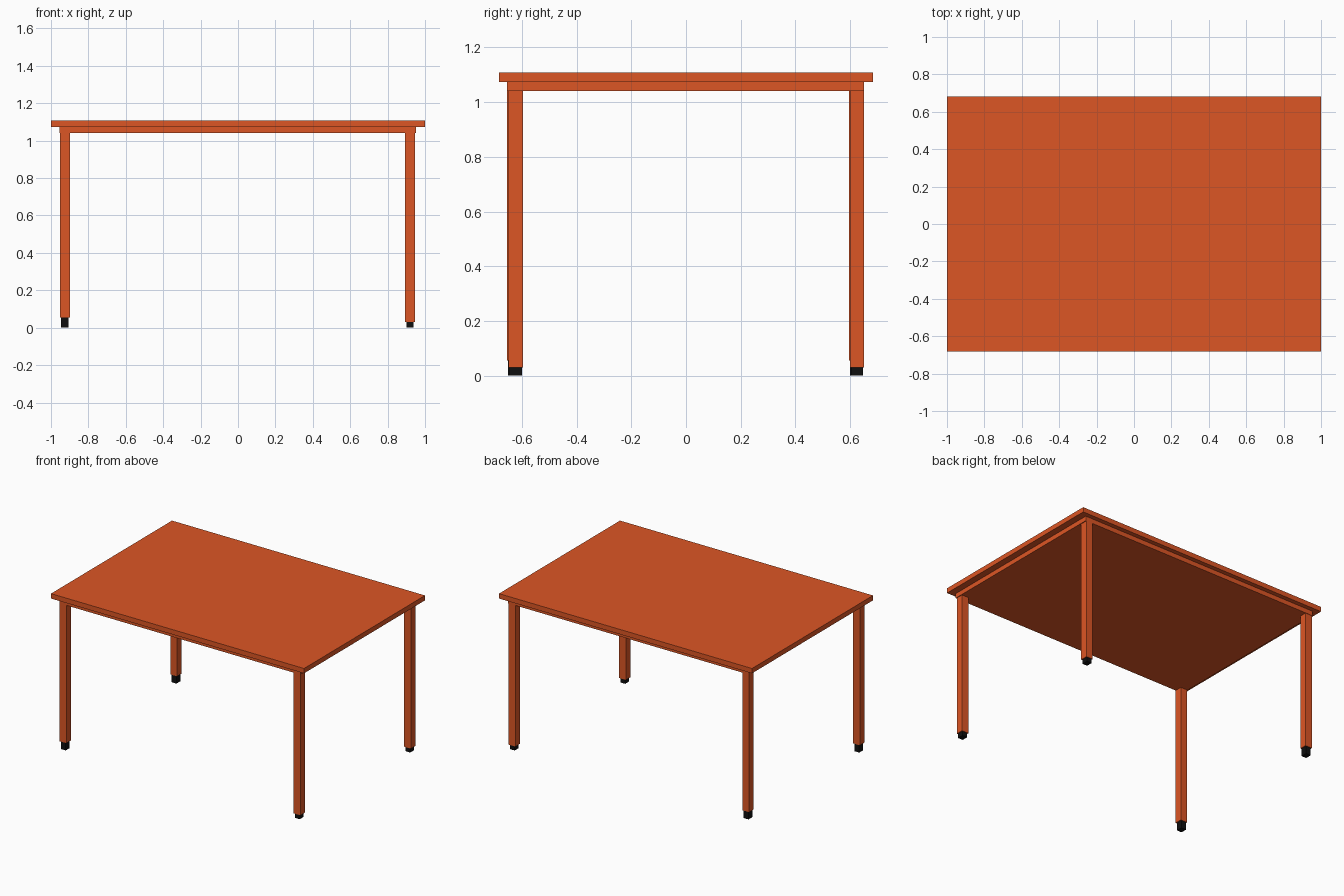
import bpy

if "Cube" in bpy.data.objects:
    bpy.data.objects.remove(bpy.data.objects["Cube"])


def material(name, rgb):
    m = bpy.data.materials.new(name)
    m.diffuse_color = (*rgb, 1)
    m.use_nodes = True
    m.node_tree.nodes["Principled BSDF"].inputs["Base Color"].default_value = m.diffuse_color
    return m


orange = material("orange_paint", (0.72, 0.093, 0.018))
black = material("black_rubber", (0.005, 0.005, 0.005))


def box(name, x, y, z, mat):
    """Box from (min, max) ranges on each axis."""
    centre = [(a + b) / 2 for a, b in (x, y, z)]
    bpy.ops.mesh.primitive_cube_add(size=1, location=centre)
    ob = bpy.context.object
    ob.name = name
    ob.scale = [b - a for a, b in (x, y, z)]
    bpy.ops.object.transform_apply(location=False, rotation=False, scale=True)
    ob.data.materials.append(mat)
    return ob


def around(c, width):
    return (c - width / 2, c + width / 2)


# Table top and the solid panel under it
box("table_top", (-1, 1), (-0.683, 0.683), (1.073, 1.108), orange)
box("under_panel", (-0.955, 0.952), (-0.654, 0.651), (1.04, 1.073), orange)

# Legs with rubber feet; the left pair has taller feet
for side, x, ys, foot_height in (
    ("left", -0.926, (-0.628, 0.622), 0.055),
    ("right", 0.92, (-0.622, 0.625), 0.031),
):
    for end, y in zip(("front", "back"), ys):
        box(f"{end}_{side}_leg", around(x, 0.053), around(y, 0.052),
            (foot_height, 1.04), orange)
        box(f"{end}_{side}_foot", around(x, 0.039), around(y, 0.045),
            (0, foot_height), black)
